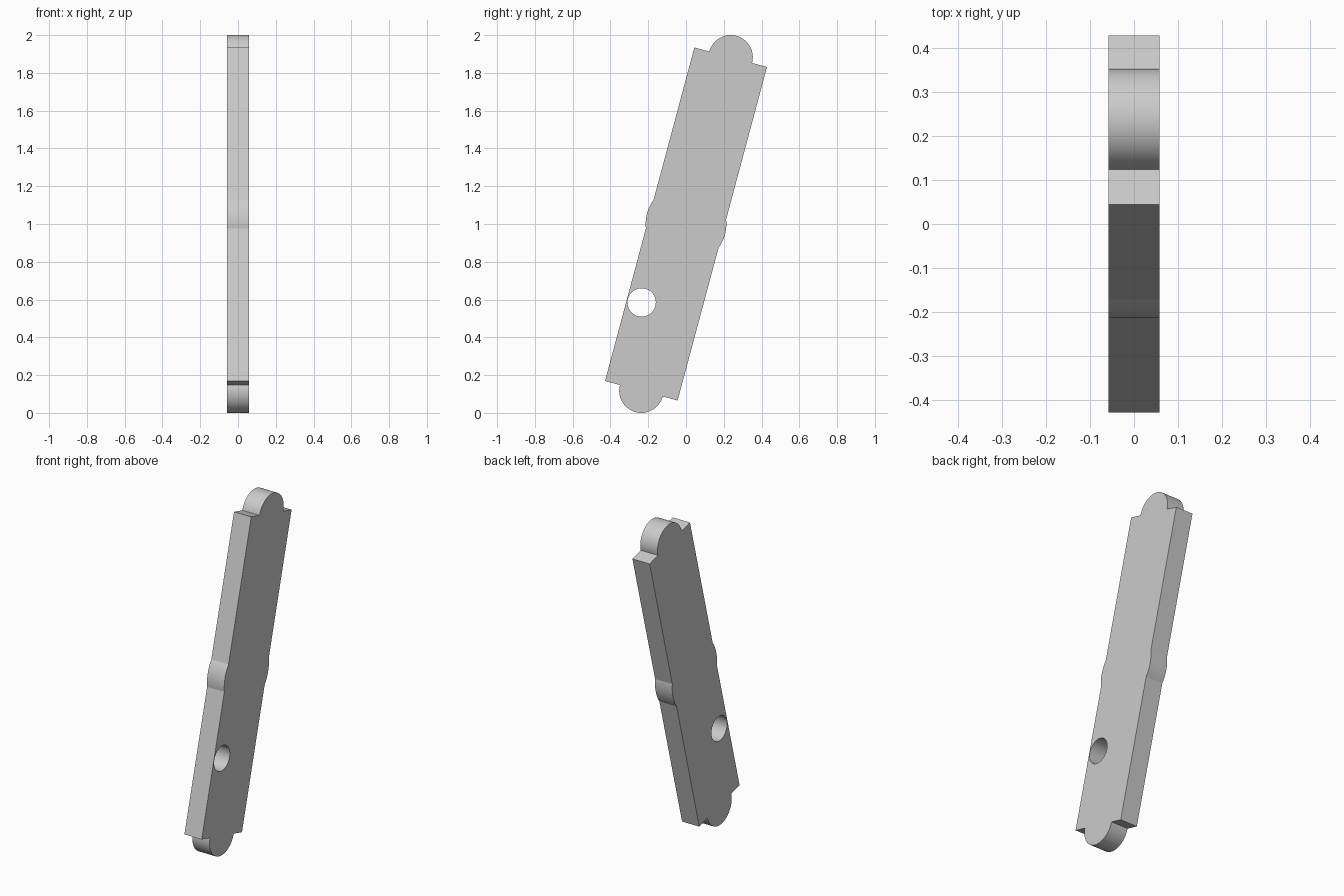
import bpy, bmesh, math
from mathutils import Matrix, Vector

cube = bpy.data.objects.get("Cube")
if cube:
    bpy.data.objects.remove(cube, do_unlink=True)

TILT = math.radians(15)
THICK = 0.115
HALF_W, HALF_L = 0.199, 0.914
TIP_R, BULGE_R, HOLE_R = 0.117, 0.2137, 0.075

grey = bpy.data.materials.new("light grey")
grey.use_nodes = True
colour = (0.6, 0.6, 0.6, 1)
grey.diffuse_color = colour
grey.node_tree.nodes["Principled BSDF"].inputs["Base Color"].default_value = colour


def arc(cy, cz, r, start, end, n):
    steps = [start + (end - start) * i / n for i in range(n + 1)]
    return [(cy + r * math.cos(a), cz + r * math.sin(a)) for a in steps]


def prism(name, outline, thick):
    """Extrude a (y, z) outline along x, centred on x = 0, tilted into place."""
    bm = bmesh.new()
    face = bm.faces.new([bm.verts.new((-thick / 2, y, z)) for y, z in outline])
    moved = bmesh.ops.extrude_face_region(bm, geom=[face])["geom"]
    bmesh.ops.translate(bm, vec=Vector((thick, 0, 0)),
                        verts=[v for v in moved if isinstance(v, bmesh.types.BMVert)])
    bmesh.ops.recalc_face_normals(bm, faces=bm.faces)
    bm.transform(Matrix.Translation((0, 0, 1)) @ Matrix.Rotation(-TILT, 4, 'X'))
    mesh = bpy.data.meshes.new(name)
    bm.to_mesh(mesh)
    bm.free()
    mesh.materials.append(grey)
    obj = bpy.data.objects.new(name, mesh)
    bpy.context.collection.objects.link(obj)
    return obj


# Half outline: side bulge, square corner, round end tab, far corner
spread = math.acos(HALF_W / BULGE_R)
half = arc(0, 0, BULGE_R, -spread, spread, 16)
half += [(HALF_W, HALF_L)] + arc(0, HALF_L, TIP_R, 0, math.pi, 40) + [(-HALF_W, HALF_L)]
outline = half + [(-y, -z) for y, z in half]
bar = prism("link_bar", outline, THICK)

# Pin hole near the lower front edge
cutter = prism("hole_cutter", arc(-0.1195, -0.462, HOLE_R, 0, math.tau, 64)[:-1], THICK * 2)
cutter.hide_render = True
cutter.hide_viewport = True
cut = bar.modifiers.new("pin_hole", 'BOOLEAN')
cut.operation = 'DIFFERENCE'
cut.solver = 'EXACT'
cut.object = cutter

# Apply the cut, then smooth the curved walls
bpy.context.view_layer.objects.active = bar
bar.select_set(True)
bpy.ops.object.modifier_apply(modifier=cut.name)
bpy.data.objects.remove(cutter, do_unlink=True)
bpy.ops.object.shade_smooth_by_angle(angle=math.radians(15))
